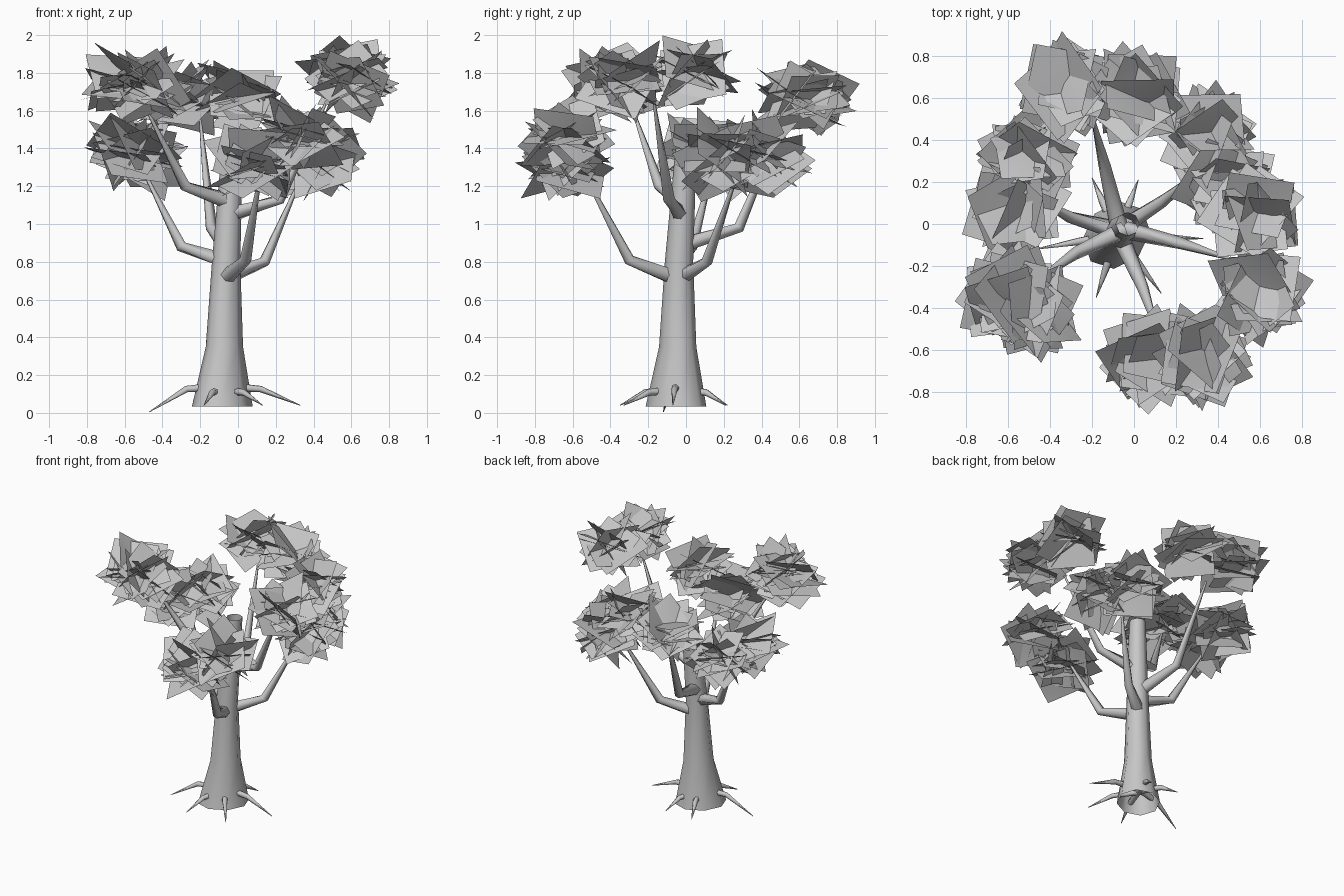
import bpy, bmesh, math, random
from mathutils import Vector, Euler

random.seed(5)
cube = bpy.data.objects.get("Cube")
if cube:
    bpy.data.objects.remove(cube, do_unlink=True)

# One plain grey for the whole tree
shade = (0.57, 0.57, 0.57, 1)
grey = bpy.data.materials.new("plain_grey")
grey.use_nodes = True
grey.diffuse_color = shade
for node in grey.node_tree.nodes:
    if node.type == 'BSDF_PRINCIPLED':
        node.inputs["Base Color"].default_value = shade


def finish(name, bm, angle):
    mesh = bpy.data.meshes.new(name)
    bm.to_mesh(mesh)
    bm.free()
    mesh.materials.append(grey)
    obj = bpy.data.objects.new(name, mesh)
    bpy.context.collection.objects.link(obj)
    bpy.ops.object.select_all(action='DESELECT')
    obj.select_set(True)
    bpy.context.view_layer.objects.active = obj
    bpy.ops.object.shade_smooth_by_angle(angle=math.radians(angle))


def tube(name, points, radii, sides, level=False, ovals=(0, 0, 0)):
    """Open tapering tube along a path; level keeps its rings horizontal,
    ovals lengthen each ring along the x = y diagonal."""
    points = [Vector(p) for p in points]
    diagonal = Vector((1, 1, 0)).normalized()
    bm = bmesh.new()
    rings = []
    for i, (p, r, oval) in enumerate(zip(points, radii, ovals)):
        before = points[max(i - 1, 0)]
        after = points[min(i + 1, len(points) - 1)]
        axis = Vector((0, 0, 1)) if level else (after - before).normalized()
        u = axis.cross(Vector((0.71, -0.7, 0.05))).normalized()
        v = axis.cross(u)
        ring = []
        for k in range(sides):
            a = math.tau * k / sides
            offset = (u * math.cos(a) + v * math.sin(a)) * r
            offset += diagonal * offset.dot(diagonal) * oval
            ring.append(bm.verts.new(p + offset))
        rings.append(ring)
    for low, high in zip(rings, rings[1:]):
        for k in range(sides):
            n = (k + 1) % sides
            bm.faces.new((low[k], low[n], high[n], high[k]))
    finish(name, bm, 65)


def leaf_cluster(name, center, spread=(0.04, 0.04, 0.06), count=12):
    """Crossing, slightly folded square leaf cards around a centre."""
    center = Vector(center)
    bm = bmesh.new()
    for i in range(count):
        tilt = random.uniform(0.15, 1.1)
        turn = Euler((tilt, random.uniform(-0.3, 0.3),
                      i * 2.4 + random.uniform(-0.3, 0.3))).to_matrix()
        spin = random.uniform(0, math.tau)
        half = random.uniform(0.22, 0.25)
        fold = random.uniform(-0.02, 0.02)
        shift = Vector([random.uniform(-s, s) for s in spread])
        corners = []
        for k in range(4):
            a = spin + k * math.tau / 4
            local = Vector((half * math.cos(a), half * math.sin(a),
                            fold if k % 2 else -fold))
            p = center + shift + turn @ local
            p.z = min(p.z, 2.0)
            corners.append(bm.verts.new(p))
        bm.faces.new((corners[0], corners[1], corners[2]))
        bm.faces.new((corners[0], corners[2], corners[3]))
    finish(name, bm, 60)


# Leaning, flared trunk, open at both ends
tube("trunk",
     [(-0.083, -0.053, 0.035), (-0.072, -0.044, 0.35), (-0.063, -0.037, 0.8),
      (-0.03, 0.0, 1.4)],
     [0.146, 0.094, 0.075, 0.056], 8, level=True, ovals=(0.2, 0.1, 0, 0))

# Bent branches: base, elbow, tip
branches = {
    "front_branch": [(-0.06, -0.07, 0.72), (0.04, -0.3, 0.81), (0.12, -0.54, 1.27)],
    "lower_right_branch": [(-0.08, -0.03, 0.81), (-0.3, 0.03, 0.88), (-0.5, 0.14, 1.28)],
    "upper_right_branch": [(-0.05, -0.03, 1.12), (-0.28, -0.14, 1.2), (-0.48, -0.28, 1.6)],
    "upper_left_branch": [(-0.04, -0.03, 1.05), (0.22, -0.09, 1.13), (0.47, -0.17, 1.65)],
    "lower_left_branch": [(-0.06, -0.02, 0.72), (0.14, 0.11, 0.8), (0.34, 0.27, 1.26)],
    "back_branch": [(-0.07, -0.02, 0.89), (-0.14, 0.28, 0.98), (-0.2, 0.52, 1.55)],
}
for name, path in branches.items():
    tube(name, path, (0.044, 0.031, 0.007), 6)

# Thin roots springing out of the trunk base
root_tips = [(0.33, -0.07), (0.02, 0.21), (-0.2, 0.22),
             (-0.47, -0.12), (-0.18, -0.35), (0.13, -0.33)]
foot = Vector((-0.08, -0.05, 0))
for i, (x, y) in enumerate(root_tips):
    reach = Vector((x, y, 0)) - foot
    out = reach.normalized()
    lift = Vector((0, 0, 0.12 if i % 3 else 0.14))
    elbow = foot + out * (0.13 + 0.25 * (reach.length - 0.13)) + lift * 0.9
    tip = foot + reach + Vector((0, 0, 0.005 if i == 3 else 0.04))
    tube(f"root_{i + 1}", [foot + lift, elbow, tip], (0.025, 0.018, 0.002), 6)

# Foliage, two clumps to a branch
clumps = {
    "front_leaves": [(0.08, -0.64, 1.31), (0.32, -0.63, 1.45)],
    "lower_right_leaves": [(-0.57, 0.06, 1.38), (-0.51, 0.32, 1.37)],
    "upper_right_leaves": [(-0.6, -0.33, 1.74), (-0.48, -0.41, 1.72)],
    "upper_left_leaves": [(0.57, 0.05, 1.79), (0.6, -0.32, 1.77)],
    "lower_left_leaves": [(0.44, 0.18, 1.35), (0.37, 0.42, 1.36)],
    "back_leaves": [(-0.32, 0.66, 1.65), (0.02, 0.61, 1.65)],
}
for name, centers in clumps.items():
    for i, center in enumerate(centers):
        leaf_cluster(f"{name}_{i + 1}", center)
